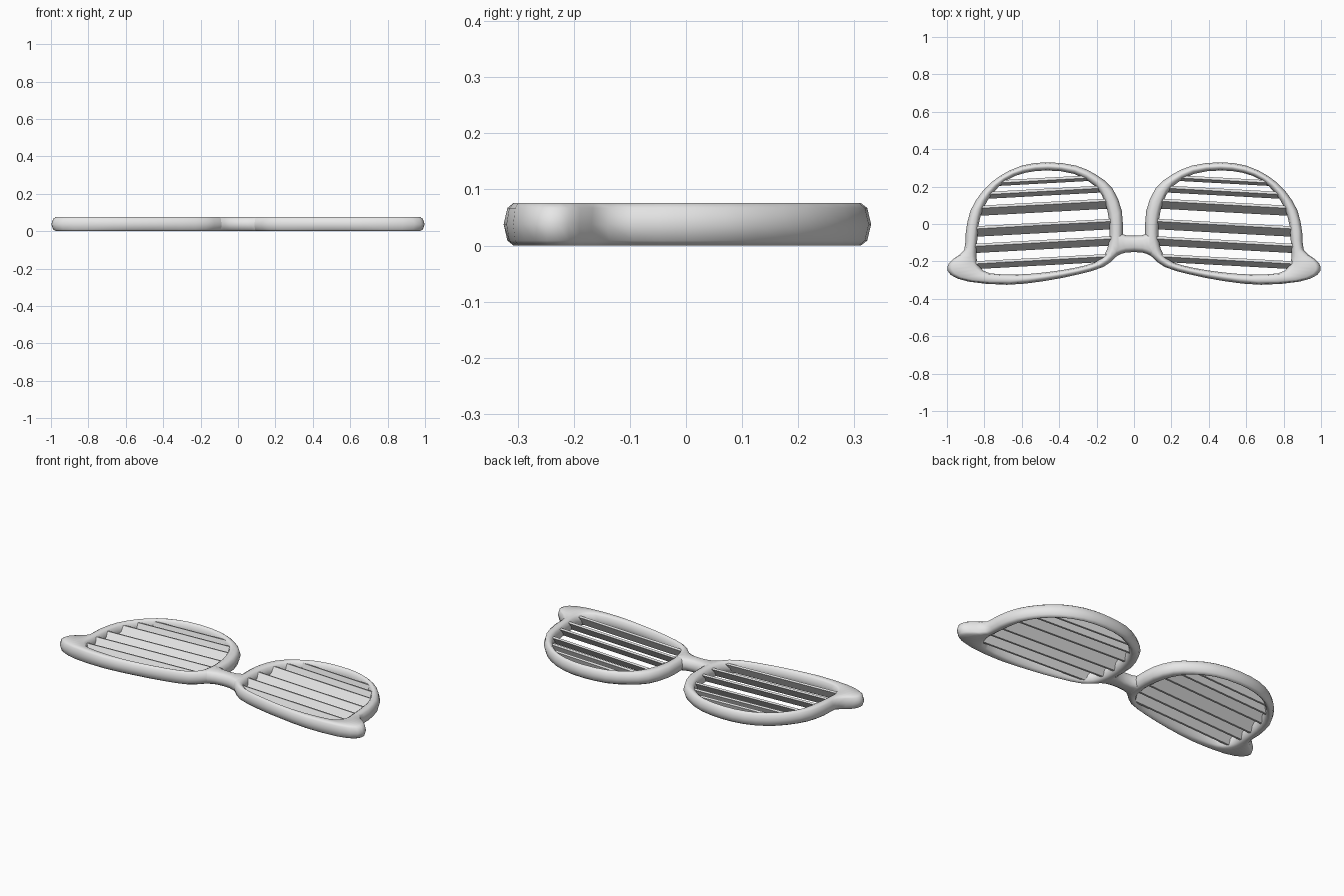
import bpy, bmesh, math
from mathutils import Vector

if "Cube" in bpy.data.objects:
    bpy.data.objects.remove(bpy.data.objects["Cube"])

H = 0.076
grey = bpy.data.materials.new("light grey")
grey.diffuse_color = (0.8, 0.8, 0.8, 1)
grey.use_nodes = True
grey.node_tree.nodes["Principled BSDF"].inputs["Base Color"].default_value = grey.diffuse_color

# right rim: (outer x, y, inner x, y), clockwise from the bridge
RIM = [(.06, -.06, .13, -.05), (.065, .07, .135, .03), (.115, .19, .155, .115), (.20, .262, .205, .2),
       (.31, .312, .32, .268), (.46, .33, .46, .286), (.60, .312, .58, .274), (.72, .255, .68, .235),
       (.81, .175, .755, .165), (.875, .07, .805, .085), (.90, -.05, .83, 0), (.908, -.14, .84, -.12),
       (.97, -.19, .842, -.17), (.998, -.228, .837, -.205), (.98, -.272, .82, -.235), (.885, -.308, .77, -.264),
       (.68, -.325, .62, -.27), (.485, -.306, .46, -.257), (.30, -.27, .31, -.233), (.165, -.23, .205, -.203),
       (.095, -.175, .155, -.16), (.06, -.135, .135, -.10)]


def smooth_loop(points, steps=2):
    """Closed Catmull-Rom curve through the points."""
    out, n = [], len(points)
    for i in range(n):
        a, b, c, d = (Vector(points[(i + k) % n]) for k in (-1, 0, 1, 2))
        for s in range(steps):
            t = s / steps
            out.append(0.5 * (2 * b + (c - a) * t + (2 * a - 5 * b + 4 * c - d) * t * t
                              + (3 * b - a - 3 * c + d) * t ** 3))
    return out


def rounded_section(p, q):
    """Flat bar section with soft edges from p to q, full height."""
    p, q = Vector(p), Vector(q)
    w = (q - p).length
    b = min(0.026, 0.42 * w)
    half = [(0, H / 2), (0.38 * b, 0.067), (b, H), (w - b, H), (w - 0.38 * b, 0.067), (w, H / 2)]
    ring = half + [(s, H - z) for s, z in half[4:0:-1]]
    return [(*p.lerp(q, s / w), z) for s, z in ring]


def sweep(name, rings, closed=False, mirror=True, angle=60):
    """Skin the rings into one object."""
    bm = bmesh.new()
    vs = [[bm.verts.new(c) for c in r] for r in rings]
    m, n = len(vs), len(vs[0])
    for i in range(m if closed else m - 1):
        a, b = vs[i], vs[(i + 1) % m]
        for j in range(n):
            bm.faces.new((a[j], a[(j + 1) % n], b[(j + 1) % n], b[j]))
    if not closed:
        bm.faces.new(vs[0])
        bm.faces.new(vs[-1])
    bmesh.ops.recalc_face_normals(bm, faces=bm.faces)
    me = bpy.data.meshes.new(name)
    bm.to_mesh(me)
    bm.free()
    me.materials.append(grey)
    ob = bpy.data.objects.new(name, me)
    bpy.context.collection.objects.link(ob)
    bpy.ops.object.select_all(action='DESELECT')
    ob.select_set(True)
    bpy.context.view_layer.objects.active = ob
    bpy.ops.object.shade_smooth_by_angle(angle=math.radians(angle))
    if mirror:
        ob.modifiers.new("mirror", 'MIRROR').use_mirror_merge = False
    return ob


# lens rims with the corner lobes
outer = smooth_loop([r[:2] for r in RIM])
inner = smooth_loop([r[2:] for r in RIM])
sweep("lens_rims", [rounded_section(o, i) for o, i in zip(outer, inner)], closed=True)

# nose bridge, flaring into the rims
stations = [(-.10, -.04, -.175), (-.07, -.05, -.16), (-.045, -.06, -.153), (0, -.062, -.15)]
stations += [(-x, a, b) for x, a, b in stations[-2::-1]]
sweep("nose_bridge", [rounded_section((x, a), (x, b)) for x, a, b in stations], mirror=False)

# tilted shutter slats, ends buried in the rims
anchor = [i.lerp(o, 0.3) for o, i in zip(outer, inner)]
SLOPE = -0.055


def slat_ends(y0):
    """Where the sloping line y = y0 + SLOPE * (x - 0.48) meets the rim."""
    hits = []
    for a, b in zip(anchor, anchor[1:] + anchor[:1]):
        da = a.y - y0 - SLOPE * (a.x - 0.48)
        db = b.y - y0 - SLOPE * (b.x - 0.48)
        if da * db < 0:
            hits.append(a.lerp(b, da / (da - db)))
    return min(hits, key=lambda h: h.x), max(hits, key=lambda h: h.x)


SLATS = [(.232, .03), (.17, .037), (.09, .054), (-.02, .056), (-.11, .05), (-.2, .042)]
for k, (yc, w) in enumerate(SLATS):
    t = 0.014
    section = [(-w / 2, .012), (-w / 2 + t, .010), (w / 2, .062), (w / 2 - t, .066)]
    left, right = [], []
    for dy, z in section:
        a, b = slat_ends(yc + dy)
        left.append((a.x, a.y, z))
        right.append((b.x, b.y, z))
    sweep(f"shutter_slat_{k + 1}", [left, right], angle=30)
